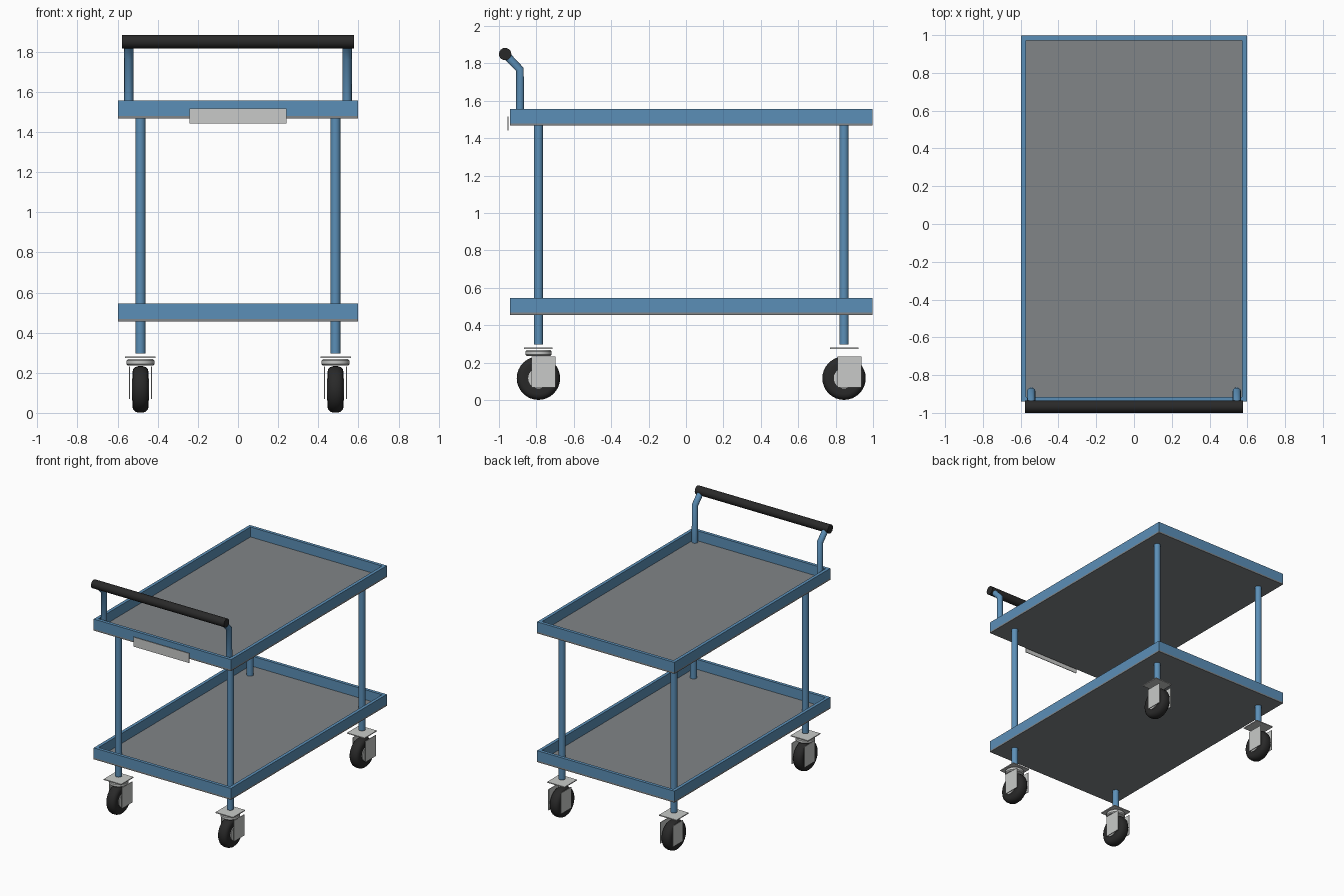
import bpy, bmesh, math
from mathutils import Matrix, Vector

if "Cube" in bpy.data.objects:
    bpy.data.objects.remove(bpy.data.objects["Cube"])


def material(name, rgb):
    m = bpy.data.materials.new(name)
    m.diffuse_color = (*rgb, 1)
    m.use_nodes = True
    m.node_tree.nodes["Principled BSDF"].inputs["Base Color"].default_value = m.diffuse_color
    return m


BLUE = material("blue paint", (0.105, 0.275, 0.475))
GREY = material("grey deck", (0.22, 0.235, 0.245))
METAL = material("pale metal", (0.58, 0.59, 0.58))
BLACK = material("black rubber", (0.022, 0.022, 0.022))


def finish(name, bm, mat, smooth=False):
    bmesh.ops.recalc_face_normals(bm, faces=bm.faces)
    me = bpy.data.meshes.new(name)
    bm.to_mesh(me)
    bm.free()
    me.materials.append(mat)
    ob = bpy.data.objects.new(name, me)
    bpy.context.collection.objects.link(ob)
    if smooth:
        bpy.ops.object.select_all(action='DESELECT')
        ob.select_set(True)
        bpy.context.view_layer.objects.active = ob
        bpy.ops.object.shade_smooth_by_angle(angle=math.radians(40))
    return ob


def box(name, lo, hi, mat):
    lo, hi = Vector(lo), Vector(hi)
    bm = bmesh.new()
    bmesh.ops.create_cube(bm, size=1, matrix=Matrix.Translation((lo + hi) / 2)
                          @ Matrix.Diagonal((*(hi - lo), 1)))
    return finish(name, bm, mat)


def lathe(name, profile, mat, at, axis='Z', sides=24):
    """Revolve (radius, height) points about Z, or about X when axis is X."""
    bm = bmesh.new()
    vs = [bm.verts.new((r, 0, h)) for r, h in profile]
    es = [bm.edges.new(p) for p in zip(vs, vs[1:])]
    bmesh.ops.spin(bm, geom=vs + es, cent=(0, 0, 0), axis=(0, 0, 1),
                   angle=math.tau, steps=sides)
    bmesh.ops.remove_doubles(bm, verts=bm.verts, dist=1e-5)
    rot = Matrix.Rotation(math.pi / 2, 4, 'Y') if axis == 'X' else Matrix()
    bm.transform(Matrix.Translation(at) @ rot)
    return finish(name, bm, mat, True)


def rod(name, r, length, mat, at, axis='Z', sides=16):
    return lathe(name, [(0, 0), (r, 0), (r, length), (0, length)], mat, at, axis, sides)


# Trays: a thin deck with a raised rim around it
W, Y0, Y1 = 0.597, -0.94, 0.997
for label, z in (("lower", 0.455), ("upper", 1.467)):
    box(label + "_deck", (-W, Y0, z), (W, Y1, z + 0.012), GREY)
    rim = box(label + "_rim", (-W, Y0, z + 0.012), (W, Y1, z + 0.09), BLUE)
    bm = bmesh.new()
    bm.from_mesh(rim.data)
    bmesh.ops.delete(bm, geom=[f for f in bm.faces if abs(f.normal.z) > 0.5],
                     context='FACES_ONLY')
    bm.to_mesh(rim.data)
    bm.free()
    wall = rim.modifiers.new("wall", 'SOLIDIFY')
    wall.thickness = 0.025
    wall.offset = -1
    wall.use_even_offset = True

# Handle: two bent tubes and a grip bar
rod("grip", 0.033, 1.156, BLACK, (-0.578, -0.967, 1.85), 'X', 24)
for side in (-1, 1):
    cu = bpy.data.curves.new("handle_tube", 'CURVE')
    cu.dimensions = '3D'
    cu.bevel_depth = 0.023
    cu.bevel_resolution = 3
    cu.use_fill_caps = True
    sp = cu.splines.new('POLY')
    sp.points.add(2)
    for p, (y, z) in zip(sp.points, ((-0.888, 1.475), (-0.888, 1.768), (-0.967, 1.85))):
        p.co = (side * 0.544, y, z, 1)
    cu.materials.append(BLUE)
    bpy.context.collection.objects.link(bpy.data.objects.new("handle_tube", cu))

# Blank plate on the front edge
box("front_plate", (-0.242, -0.955, 1.442), (0.242, -0.95, 1.517), METAL)

# Rounded tyre cross-section
TYRE = [(0.05, -0.036), (0.085, -0.04), (0.1, -0.037), (0.111, -0.026), (0.116, -0.01),
        (0.116, 0.01), (0.111, 0.026), (0.1, 0.037), (0.085, 0.04), (0.05, 0.036)]

# Posts and casters; only the front pair has swivel rings
for x in (-0.486, 0.486):
    for y in (-0.789, 0.845):
        rod("post", 0.025, 1.173, BLUE, (x, y, 0.297))
        box("caster_plate", (x - 0.076, y - 0.076, 0.273), (x + 0.076, y + 0.076, 0.28), METAL)
        if y < 0:
            lathe("swivel_ring", [(0, 0.236), (0.062, 0.236), (0.07, 0.243), (0.07, 0.26),
                                  (0.062, 0.268), (0, 0.268)], METAL, (x, y, 0))
        lathe("tyre", TYRE, BLACK, (x, y, 0.117), 'X', 32)
        rod("hub", 0.055, 0.084, METAL, (x - 0.042, y, 0.117), 'X', 24)
        for side in (-1, 1):
            cx = x + side * 0.054
            box("fork", (cx - 0.0025, y - 0.036, 0.068), (cx + 0.0025, y + 0.092, 0.232), METAL)
